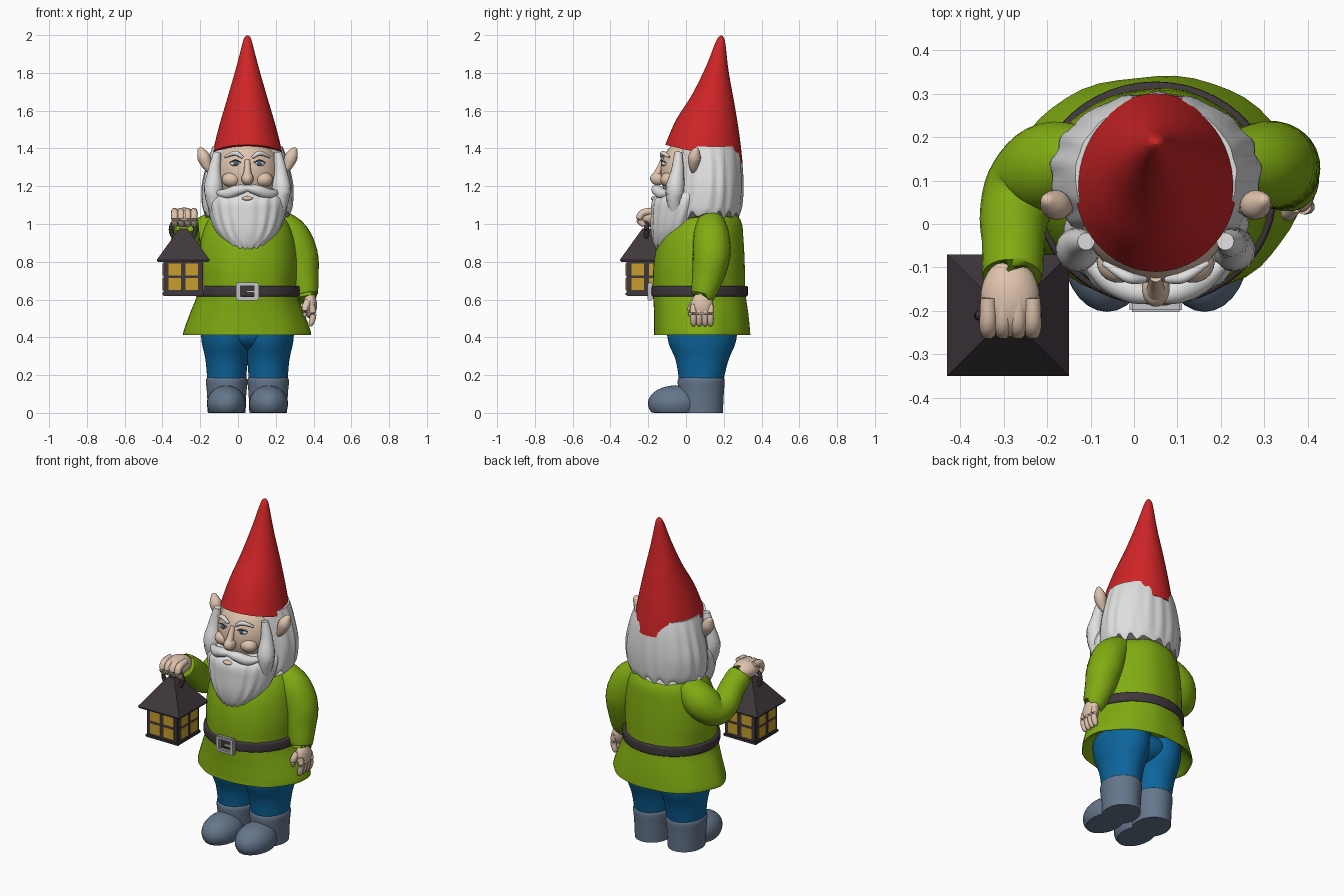
import bpy, bmesh, math
from math import sin, cos, pi
from mathutils import Vector

if "Cube" in bpy.data.objects:
    bpy.data.objects.remove(bpy.data.objects["Cube"])

MID = .05  # body centre line


def material(name, red, green, blue):
    mat = bpy.data.materials.new(name)
    mat.use_nodes = True
    mat.diffuse_color = (red, green, blue, 1)
    mat.node_tree.nodes["Principled BSDF"].inputs["Base Color"].default_value = (red, green, blue, 1)
    return mat


hat_red = material("hat red", .62, .018, .02)
tunic_green = material("tunic green", .22, .41, .006)
trouser_blue = material("trouser blue", .004, .13, .34)
boot_grey = material("boot grey", .13, .18, .26)
skin = material("skin", .74, .55, .42)
hair_white = material("hair white", .74, .74, .74)
dark_brown = material("dark brown", .05, .038, .045)
lamp_yellow = material("lamp yellow", .58, .34, .025)
buckle_silver = material("buckle silver", .56, .56, .58)
eye_blue = material("eye blue", .07, .12, .2)


def finish(name, bm, mat):
    bmesh.ops.recalc_face_normals(bm, faces=bm.faces)
    mesh = bpy.data.meshes.new(name)
    bm.to_mesh(mesh)
    bm.free()
    obj = bpy.data.objects.new(name, mesh)
    mesh.materials.append(mat)
    bpy.context.collection.objects.link(obj)
    bpy.ops.object.select_all(action='DESELECT')
    obj.select_set(True)
    bpy.context.view_layer.objects.active = obj
    bpy.ops.object.shade_smooth_by_angle(angle=.75)
    return obj


def smooth_path(keys, steps):
    """Catmull-Rom interpolation of tuples."""
    keys = [Vector(k) for k in keys]
    out = []
    for i in range(len(keys) - 1):
        p, q = keys[i], keys[i + 1]
        before, after = keys[max(i - 1, 0)], keys[min(i + 2, len(keys) - 1)]
        for s in range(steps):
            t = s / steps
            m, n = (q - before) / 2, (after - p) / 2
            out.append(p + m * t + (3 * (q - p) - 2 * m - n) * t**2 + (2 * (p - q) + m + n) * t**3)
    return out + [keys[-1]]


def bridge(bm, loops):
    rows = [[bm.verts.new(co) for co in loop] for loop in loops]
    for low, high in zip(rows, rows[1:]):
        for i in range(len(low)):
            j = (i + 1) % len(low)
            bm.faces.new((low[i], low[j], high[j], high[i]))
    bm.faces.new(rows[0])
    bm.faces.new(rows[-1])


def loft(name, mat, rings, cx=MID, sides=48, tilt=0, waves=0, depth=0, jag=0, steps=4):
    """Stack of ellipses given as (z, centre y, x radius, y radius)."""
    loops = []
    path = smooth_path(rings, steps)
    for k, (z, cy, rx, ry) in enumerate(path):
        fade = 1 - k / (len(path) - 1)
        loop = []
        for i in range(sides):
            a = 2 * pi * i / sides
            ripple = sin(waves * a + fade) + .6 * sin((waves + 5) * a - 2 * fade)
            grow = 1 + depth * ripple * (.3 + .7 * fade)
            y = ry * grow * sin(a)
            loop.append((cx + rx * grow * cos(a), cy + y, z + tilt * y + jag * ripple * fade**2))
        loops.append(loop)
    bm = bmesh.new()
    bridge(bm, loops)
    return finish(name, bm, mat)


def sweep(name, mat, points, sides=16, steps=5):
    """Round tube through (x, y, z, radius) points."""
    path = smooth_path(points, steps)
    loops = []
    for k, p in enumerate(path):
        ahead, behind = path[min(k + 1, len(path) - 1)], path[max(k - 1, 0)]
        turn = (ahead - behind).to_3d().to_track_quat('Z', 'Y')
        loops.append([p.to_3d() + turn @ Vector((cos(a), sin(a), 0)) * p[3]
                      for a in (2 * pi * i / sides for i in range(sides))])
    bm = bmesh.new()
    bridge(bm, loops)
    return finish(name, bm, mat)


def ellipsoid(name, mat, centre, radii, floor=False):
    bm = bmesh.new()
    bmesh.ops.create_uvsphere(bm, u_segments=28, v_segments=18, radius=1)
    for v in bm.verts:
        v.co = Vector(centre) + v.co * Vector(radii)
        if floor:
            v.co.z = max(v.co.z, 0)
    return finish(name, bm, mat)


def box(name, mat, centre, size, bevel=0):
    bm = bmesh.new()
    bmesh.ops.create_cube(bm, size=1)
    for v in bm.verts:
        v.co = Vector(centre) + v.co * Vector(size)
    if bevel:
        bmesh.ops.bevel(bm, geom=bm.edges[:], offset=bevel, segments=2, affect='EDGES')
    return finish(name, bm, mat)


# Tunic with a rippled hem, and belt
loft("tunic", tunic_green, [(.47, .09, .26, .19), (.415, .085, .325, .25), (.43, .085, .335, .255),
     (.53, .08, .3, .25), (.64, .07, .262, .245), (.78, .07, .265, .242), (.92, .08, .25, .225),
     (1.02, .1, .21, .19), (1.1, .1, .12, .12)], waves=6, depth=.012)
loft("belt", dark_brown, [(.617, .07, .27, .252), (.625, .07, .277, .257),
     (.665, .07, .277, .257), (.673, .07, .27, .252)])

# Buckle frame and prong
for s in (-1, 1):
    box("buckle_side", buckle_silver, (MID + s * .048, -.19, .643), (.024, .025, .095), .005)
    box("buckle_bar", buckle_silver, (MID, -.19, .643 + s * .038), (.12, .025, .02), .005)
box("buckle_prong", buckle_silver, (MID + .02, -.19, .643), (.05, .016, .01))

# Legs and boots
for side, s in (("right", -1), ("left", 1)):
    cx = MID + s * .11
    loft(side + "_trouser_leg", trouser_blue, [(.16, .08, .102, .115), (.28, .085, .112, .14),
         (.38, .085, .133, .18), (.5, .085, .14, .19)], cx)
    loft(side + "_boot_shaft", boot_grey, [(0, .08, .1, .115), (.1, .08, .104, .12), (.17, .08, .11, .124),
         (.19, .08, .1, .115)], cx, waves=7, jag=0)
    ellipsoid(side + "_boot_toe", boot_grey, (cx + s * .002, -.055, .05), (.103, .147, .095), True)
ellipsoid("trouser_seat", trouser_blue, (MID, .085, .42), (.2, .17, .1))

# Head, hair, beard and hat
ellipsoid("face", skin, (MID, .05, 1.27), (.178, .187, .2))
loft("hair", hair_white, [(1.05, .1, .225, .185), (1.09, .105, .237, .19), (1.2, .115, .24, .187),
     (1.33, .115, .212, .18), (1.41, .11, .185, .17)], sides=96, waves=17, depth=.02, jag=.014)
loft("beard", hair_white, [(.85, -.11, .04, .035), (.89, -.1, .1, .07), (.96, -.06, .165, .125),
     (1.05, -.03, .2, .155), (1.13, -.01, .21, .165), (1.18, .02, .19, .135)],
     sides=96, waves=16, depth=.03, jag=.01)
loft("hat", hat_red, [(1.37, .095, .187, .205), (1.51, .115, .152, .168), (1.66, .145, .108, .112),
     (1.82, .166, .062, .06), (1.95, .182, .028, .028), (1.985, .187, .017, .015),
     (1.997, .188, .006, .006)], tilt=-.24, steps=6)

# Facial features
ellipsoid("nose", skin, (MID, -.148, 1.24), (.032, .042, .035))
sweep("nose_bridge", skin, [(MID, -.12, 1.34, .014), (MID, -.14, 1.29, .018), (MID, -.158, 1.25, .024)])
ellipsoid("lower_lip", skin, (MID, -.168, 1.135), (.03, .018, .012))
for side, s in (("right", -1), ("left", 1)):
    def at(x, y, z, *rest):
        return (MID + s * x, y, z, *rest)
    ellipsoid(side + "_cheek", skin, at(.085, -.09, 1.235), (.05, .045, .04))
    ellipsoid(side + "_eye", hair_white, at(.064, -.113, 1.32), (.027, .016, .014))
    ellipsoid(side + "_iris", eye_blue, at(.062, -.126, 1.32), (.012, .007, .012))
    sweep(side + "_eyelid", eye_blue, [at(.034, -.127, 1.325, .002), at(.063, -.13, 1.337, .004),
          at(.095, -.11, 1.325, .002)], sides=8)
    sweep(side + "_eyebrow", hair_white, [at(.025, -.128, 1.352, .008), at(.065, -.122, 1.375, .013),
          at(.12, -.09, 1.355, .006)])
    sweep(side + "_moustache", hair_white, [at(-.005, -.165, 1.19, .015), at(.05, -.155, 1.18, .028),
          at(.11, -.125, 1.16, .028), at(.17, -.08, 1.17, .008)])
    sweep(side + "_sideburn", hair_white, [at(.16, -.04, 1.38, .02), at(.175, -.045, 1.28, .035),
          at(.18, -.06, 1.17, .05), at(.17, -.06, 1.04, .02)])
    sweep(side + "_ear", skin, [at(.19, .04, 1.27, .01), at(.215, .04, 1.31, .026),
          at(.232, .045, 1.355, .034), at(.25, .055, 1.395, .016), at(.254, .058, 1.405, .003)])

# Left arm hanging at the side
sweep("left_sleeve", tunic_green, [(.2, .13, 1.02, .07), (.28, .135, .94, .095), (.325, .135, .83, .1),
      (.342, .115, .72, .085), (.362, .09, .62, .062), (.36, .09, .635, .04)], sides=24)
ellipsoid("left_palm", skin, (.382, .085, .57), (.036, .058, .07))
for i in range(4):
    y = .04 + i * .03
    sweep("left_finger", skin, [(.39, y, .57, .018), (.398, y, .52, .018), (.388, y, .475, .015),
          (.38, y, .46, .006)], sides=10)
sweep("left_thumb", skin, [(.37, .045, .59, .02), (.355, .025, .55, .018), (.355, .025, .51, .008)])

# Right arm raised forward, fist around the handle
sweep("right_sleeve", tunic_green, [(-.1, .14, 1, .08), (-.19, .135, .93, .1), (-.25, .09, .87, .09),
      (-.275, .02, .89, .08), (-.277, -.05, .96, .072), (-.28, -.12, 1.01, .068),
      (-.28, -.105, 1, .04)], sides=24)
ellipsoid("right_fist", skin, (-.285, -.17, 1.035), (.068, .09, .052))
for i in range(4):
    x = -.335 + i * .034
    sweep("right_finger", skin, [(x, -.17, 1.068, .018), (x, -.23, 1.058, .02), (x, -.247, 1.02, .018),
          (x, -.22, .993, .014)], sides=10)

# Lantern: body, roof, ring and window panes
LX, LY = -.29, -.21
box("lantern_body", dark_brown, (LX, LY, .715), (.21, .21, .19), .004)
box("lantern_base", dark_brown, (LX, LY, .63), (.22, .22, .018), .004)
bm = bmesh.new()
bmesh.ops.create_cone(bm, cap_ends=True, segments=4, radius1=.198, radius2=.03, depth=.165)
bmesh.ops.rotate(bm, verts=bm.verts, matrix=Vector((1, 1, 0)).to_track_quat('X', 'Z').to_matrix())
bmesh.ops.translate(bm, verts=bm.verts, vec=(LX, LY, .893))
finish("lantern_roof", bm, dark_brown)
box("roof_eave", dark_brown, (LX, LY, .807), (.28, .28, .015), .005)
ring = [(LX + .065 * cos(i * pi / 6), LY, .97 + .06 * sin(i * pi / 6), .013) for i in range(13)]
sweep("lantern_ring", dark_brown, ring, sides=10, steps=2)
for s in (-1, 1):
    for offset in (-.046, .046):
        for z in (.682, .759):
            box("front_back_pane", lamp_yellow, (LX + offset, LY + s * .105, z), (.066, .008, .062))
            box("side_pane", lamp_yellow, (LX + s * .105, LY + offset, z), (.008, .066, .062))
